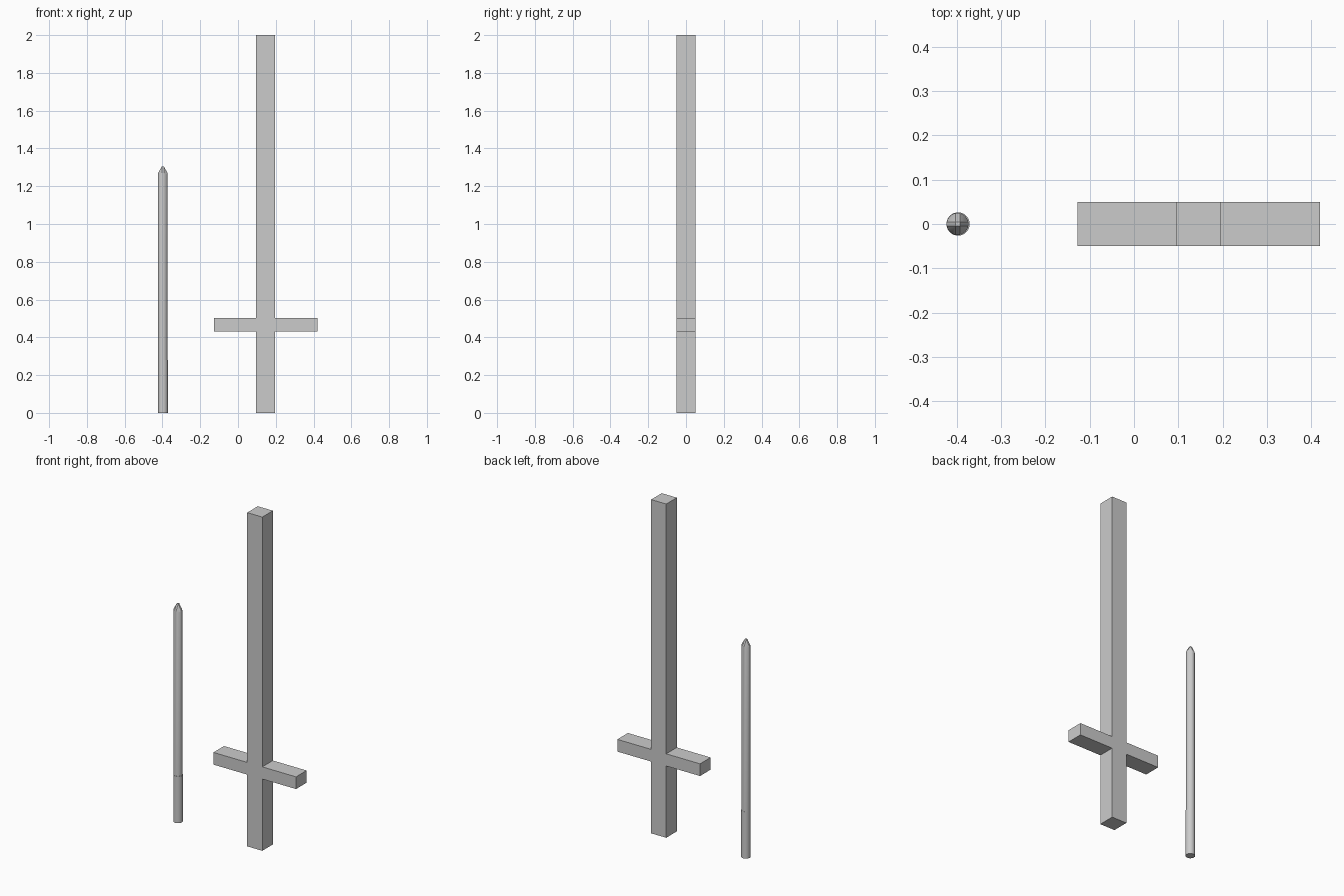
import bpy, bmesh, math
from mathutils import Vector, Matrix

if "Cube" in bpy.data.objects:
    bpy.data.objects.remove(bpy.data.objects["Cube"])

STAKE_X = -0.397


def finish(bm, name, smooth=False):
    bmesh.ops.recalc_face_normals(bm, faces=bm.faces)
    mesh = bpy.data.meshes.new(name)
    bm.to_mesh(mesh)
    bm.free()
    ob = bpy.data.objects.new(name, mesh)
    bpy.context.collection.objects.link(ob)
    if smooth:
        bpy.ops.object.select_all(action='DESELECT')
        ob.select_set(True)
        bpy.context.view_layer.objects.active = ob
        bpy.ops.object.shade_smooth_by_angle(angle=math.radians(30))
    return ob


def cylinder(x, r, z0, z1):
    bm = bmesh.new()
    bmesh.ops.create_cone(bm, cap_ends=True, segments=32, radius1=r, radius2=r,
                          depth=z1 - z0, matrix=Matrix.Translation((x, 0, (z0 + z1) / 2)))
    return bm


# Cross: one outline extruded through its thickness
cx, post, arm, low, high, top, half = 0.146, 0.05, 0.274, 0.43, 0.503, 2.0, 0.05
side = [(post, 0), (post, low), (arm, low), (arm, high), (post, high), (post, top)]
outline = side + [(-x, z) for x, z in reversed(side)]
bm = bmesh.new()
face = bm.faces.new([bm.verts.new((cx + x, -half, z)) for x, z in outline])
ext = bmesh.ops.extrude_face_region(bm, geom=[face])
bmesh.ops.translate(bm, vec=(0, 2 * half, 0),
                    verts=[v for v in ext['geom'] if isinstance(v, bmesh.types.BMVert)])
finish(bm, "cross")

# Stake grip: slightly thicker lower end
finish(cylinder(STAKE_X, 0.0262, 0, 0.28), "stake_grip", True)

# Stake shaft: round rod whose tip is cut by eight sloping planes
bm = cylinder(STAKE_X - 0.001, 0.0248, 0.26, 1.305)
slope = 0.57
for i in range(8):
    a = i * math.pi / 4
    k = 1 if i % 2 == 0 else math.sqrt(0.5)
    reach = 0.025 if i % 2 == 0 else 0.030 * k
    d = Vector((math.cos(a), math.sin(a), 0))
    point = Vector((STAKE_X - 0.001, 0, 1.27)) + d * reach
    normal = (d + Vector((0, 0, slope * k))).normalized()
    cut = bmesh.ops.bisect_plane(bm, geom=bm.verts[:] + bm.edges[:] + bm.faces[:],
                                 plane_co=point, plane_no=normal, clear_outer=True)
    bmesh.ops.holes_fill(bm, edges=[e for e in bm.edges if e.is_boundary], sides=0)
finish(bm, "stake_shaft", True)
